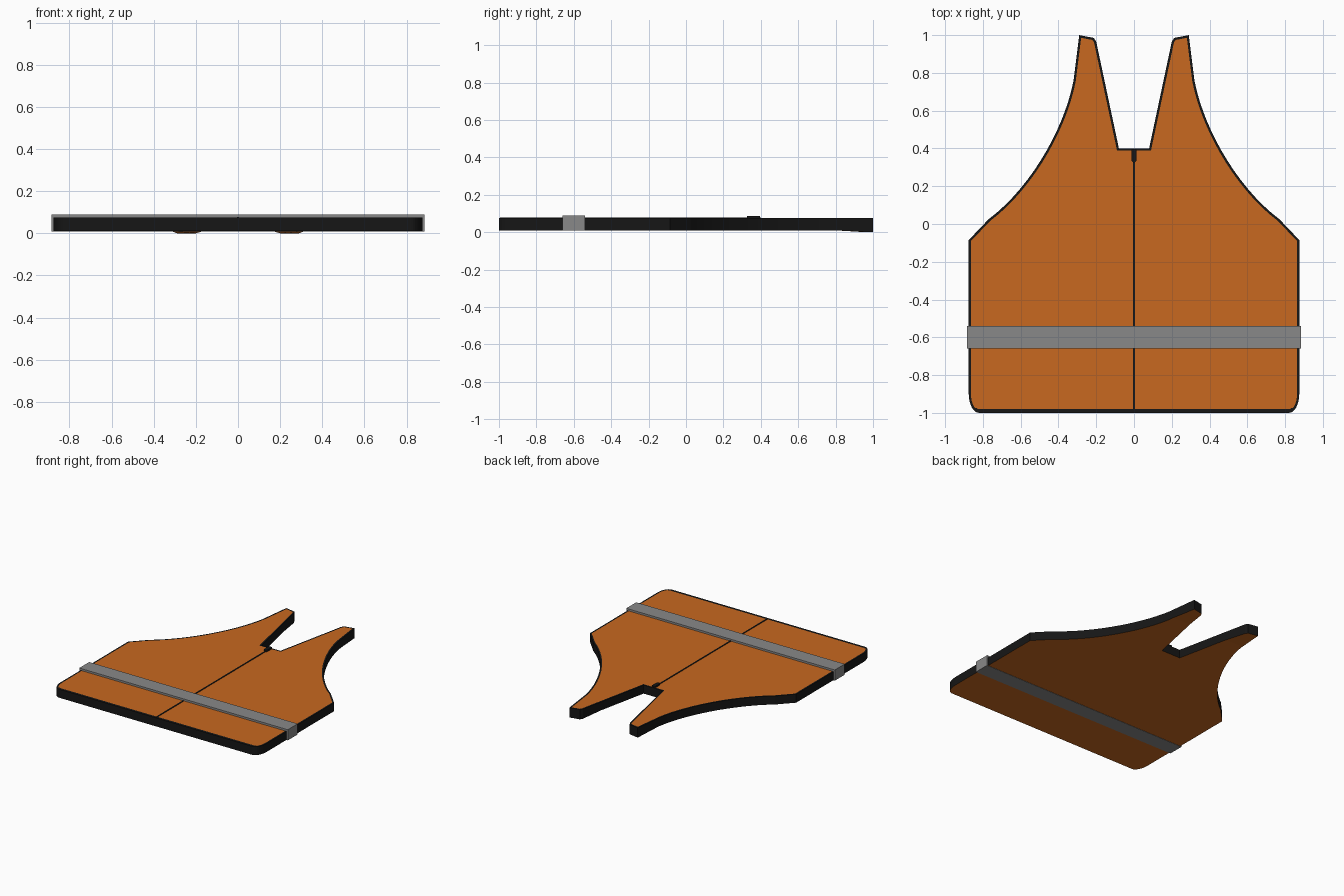
import bpy, bmesh, math
from mathutils import Vector
from mathutils.geometry import interpolate_bezier

if "Cube" in bpy.data.objects:
    bpy.data.objects.remove(bpy.data.objects["Cube"])


def material(name, rgb):
    m = bpy.data.materials.new(name)
    m.diffuse_color = (*rgb, 1)
    m.use_nodes = True
    m.node_tree.nodes["Principled BSDF"].inputs["Base Color"].default_value = m.diffuse_color
    return m


ORANGE = material("orange_fabric", (0.58, 0.14, 0.014))
BLACK = material("black_trim", (0.008, 0.008, 0.008))
GREY = material("grey_tape", (0.25, 0.25, 0.25))
BOTTOM, TOP = 0.01, 0.075


def add_object(name, bm, mats):
    mesh = bpy.data.meshes.new(name)
    bm.to_mesh(mesh)
    bm.free()
    for m in mats:
        mesh.materials.append(m)
    obj = bpy.data.objects.new(name, mesh)
    bpy.context.collection.objects.link(obj)
    return obj


def prism(points, z0, z1):
    bm = bmesh.new()
    face = bm.faces.new([bm.verts.new((x, y, z0)) for x, y in points])
    ext = bmesh.ops.extrude_face_region(bm, geom=[face])["geom"]
    for v in ext:
        if isinstance(v, bmesh.types.BMVert):
            v.co.z = z1
    bmesh.ops.recalc_face_normals(bm, faces=bm.faces)
    return bm


def box(name, x0, x1, y0, y1, z0, z1, mat):
    return add_object(name, prism([(x0, y0), (x1, y0), (x1, y1), (x0, y1)], z0, z1), [mat])


# Right half of the outline: neck, shoulder strap, armhole, side, rounded hem corner
half = [(0.08, 0.40), (0.20, 0.965), (0.212, 0.985), (0.29, 1.0)]
arm = interpolate_bezier(Vector((0.32, 0.76, 0)), Vector((0.37, 0.50, 0)),
                         Vector((0.55, 0.19, 0)), Vector((0.77, 0.025, 0)), 16)
half += [(p.x, p.y) for p in arm]
half.append((0.875, -0.085))
half += [(0.82 + 0.055 * math.cos(a), -0.90 - 0.10 * math.sin(a))
         for a in [i * math.pi / 16 for i in range(9)]]
outline = half + [(-x, y) for x, y in reversed(half)]

# Vest body: orange front and back panels with a black binding around the edge
bm = prism(outline, BOTTOM, TOP)
bm.normal_update()
for f in bm.faces:
    f.material_index = 0 if abs(f.normal.z) > 0.9 else 1
top = [f for f in bm.faces if f.normal.z > 0.9]
rim = bmesh.ops.inset_region(bm, faces=top, thickness=0.012, use_even_offset=True)["faces"]
for f in rim:
    f.material_index = 1
for v in top[0].verts:
    if v.co.y < -0.98:
        v.co.y += 0.008

# Strap ends dip slightly to the ground at the back
bmesh.ops.bisect_plane(bm, geom=bm.verts[:] + bm.edges[:] + bm.faces[:],
                       plane_co=(0, 0.8, 0), plane_no=(0, 1, 0))
for v in bm.verts:
    if v.co.y > 0.8 and v.co.z < 0.02:
        v.co.z = BOTTOM * (1 - min(1, (v.co.y - 0.8) / 0.16))
add_object("vest_body", bm, [ORANGE, BLACK])

# Reflective tape wrapped around the waist
box("reflective_tape", -0.885, 0.885, -0.66, -0.54, 0.008, 0.09, GREY)

# Zip and its rounded pull
box("zip", -0.005, 0.005, -0.995, 0.40, 0.07, 0.078, BLACK)
pull = [(0.014, 0.395), (-0.014, 0.395)]
pull += [(0.014 * math.cos(a), 0.345 + 0.02 * math.sin(a))
         for a in [math.pi + i * math.pi / 6 for i in range(7)]]
add_object("zip_pull", prism(pull, 0.07, 0.088), [BLACK])
